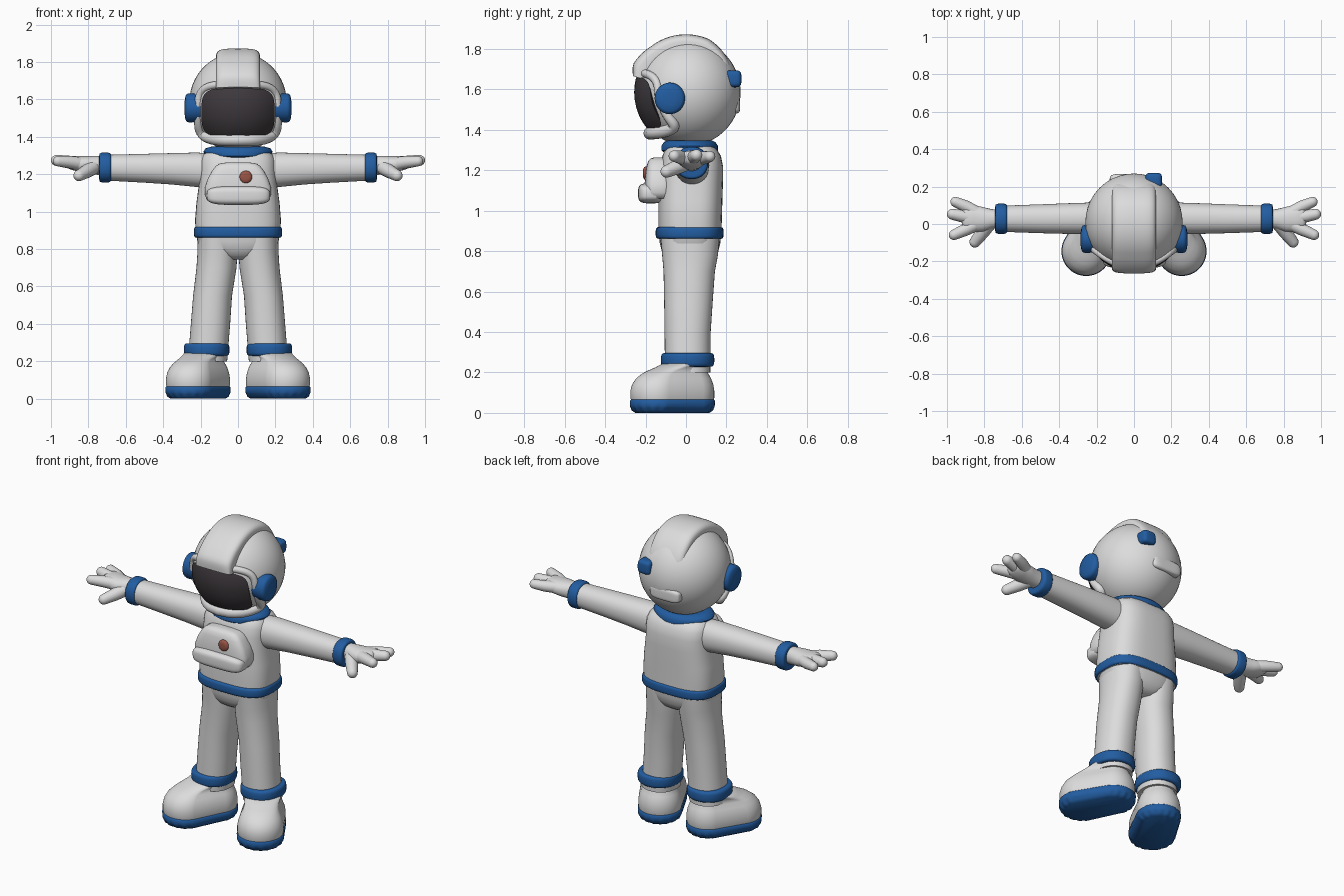
import bpy, bmesh, math
from mathutils import Vector as V

if "Cube" in bpy.data.objects:
    bpy.data.objects.remove(bpy.data.objects["Cube"])

def material(name, rgb):
    m = bpy.data.materials.new(name)
    m.diffuse_color = (*rgb, 1)
    m.use_nodes = True
    m.node_tree.nodes["Principled BSDF"].inputs["Base Color"].default_value = m.diffuse_color
    return m

WHITE = material("suit_white", (0.72, 0.72, 0.72))
BLUE = material("trim_blue", (0.016, 0.11, 0.36))
DARK = material("visor_dark", (0.05, 0.042, 0.048))
RED = material("button_red", (0.32, 0.09, 0.06))

def spow(v, p):
    return math.copysign(abs(v) ** p, v)

def ring(c, a, b, n=2, axis='z', count=40):
    """Superellipse ring around c; a and b are half sizes across the axis."""
    pts = []
    for i in range(count):
        t = 2 * math.pi * i / count
        u, w = a * spow(math.cos(t), 2 / n), b * spow(math.sin(t), 2 / n)
        d = {'z': V((u, w, 0)), 'x': V((0, u, w)), 'y': V((u, 0, w))}[axis]
        pts.append(V(c) + d)
    return pts

def loft(name, rings, mat, closed=False, side=1, caps=True, angle=50):
    bm = bmesh.new()
    rows = [[bm.verts.new((p.x * side, p.y, p.z)) for p in r] for r in rings]
    k = len(rows[0])
    for i in range(len(rows) if closed else len(rows) - 1):
        a, b = rows[i], rows[(i + 1) % len(rows)]
        for j in range(k):
            bm.faces.new((a[j], a[(j + 1) % k], b[(j + 1) % k], b[j]))
    if caps and not closed:
        bm.faces.new(rows[0])
        bm.faces.new(rows[-1])
    bmesh.ops.recalc_face_normals(bm, faces=bm.faces)
    me = bpy.data.meshes.new(name)
    bm.to_mesh(me)
    bm.free()
    ob = bpy.data.objects.new(name, me)
    bpy.context.collection.objects.link(ob)
    me.materials.append(mat)
    bpy.context.view_layer.objects.active = ob
    ob.select_set(True)
    bpy.ops.object.shade_smooth_by_angle(angle=math.radians(angle))
    ob.select_set(False)
    return ob

def blob(name, c, r, mat, n=2, m=2, side=1, axis='z', steps=24):
    """Superellipsoid: n rounds the cross-section, m the profile along the axis."""
    k = {'x': 0, 'y': 1, 'z': 2}[axis]
    o = [i for i in range(3) if i != k]
    rings = []
    for i in range(steps + 1):
        t = math.pi * (i / steps - 0.5) * 0.995
        s, h = abs(math.cos(t)) ** (2 / m), spow(math.sin(t), 2 / m)
        p = V(c)
        p[k] += r[k] * h
        rings.append(ring(p, r[o[0]] * s, r[o[1]] * s, n, axis))
    return loft(name, rings, mat, side=side, angle=80)

def band(name, c, a, b, h, t, mat, n=2, axis='z', side=1):
    """Rounded strap around a limb, h half height, t bulge thickness."""
    k = {'x': 0, 'z': 2}[axis]
    rings = []
    for i in range(13):
        u = math.pi * (i / 12 - 0.5)
        p = V(c)
        p[k] += h * spow(math.sin(u), 0.6)
        e = t * (abs(math.cos(u)) ** 0.6 - 1)
        rings.append(ring(p, a + e, b + e, n, axis))
    return loft(name, rings, mat, side=side)

def tube(name, path, mat, side=1):
    """Round-ended limb through (point, radius) stations, with a closed tip."""
    rings = []
    for i, (p, r) in enumerate(path):
        d = (V(path[min(i + 1, len(path) - 1)][0]) - V(path[max(i - 1, 0)][0])).normalized()
        q = d.to_track_quat('Z', 'Y')
        last = i == len(path) - 1
        for a in ([0, 20, 40, 60, 75, 86] if last else [0]):
            s, h = r * math.cos(math.radians(a)), r * math.sin(math.radians(a))
            rings.append([V(p) + d * h + q @ v for v in ring((0, 0, 0), s, s, 2, 'z', 20)])
    return loft(name, rings, mat, side=side)

# Helmet shell
HC, HR = V((0, 0.01, 1.585)), V((0.26, 0.26, 0.265))
blob("helmet", HC, HR, WHITE, steps=40)

def face_y(x, z, grow=0.0):
    q = 1 - (x / (HR.x + grow)) ** 2 - ((z - HC.z) / (HR.z + grow)) ** 2
    return HC.y - (HR.y + grow * 0.6) * math.sqrt(max(q, 0.02))

# Visor pane following the helmet curve, and the raised rim around it
def visor_loop(f, extra=0.0, grow=0.01):
    return [V((p.x, face_y(p.x, p.z, grow), p.z))
            for p in ring((0, 0, 1.53), 0.195 * f + extra, 0.133 * f + extra, 4, 'y', 72)]
loft("visor", [visor_loop(i / 12) for i in range(1, 13)], DARK, caps=True, angle=80)

loop = visor_loop(1, 0.018, 0.0)
rim = []
for i, p in enumerate(loop):
    d = (loop[(i + 1) % 72] - loop[i - 1]).normalized()
    q = d.to_track_quat('Z', 'Y')
    low = max(0, (1.50 - p.z) / 0.13)
    c = p + V((0, 0.004 - 0.032 * low, 0.004 * low))
    r = 0.02 + 0.012 * low
    rim.append([c + q @ v for v in ring((0, 0, 0), r, r, 2, 'z', 14)])
loft("visor_rim", rim, WHITE, closed=True, angle=80)

# Crest arching over the helmet from brow to back
crest = []
for i in range(37):
    f = i / 36
    t = math.radians(16 + 146 * f)
    d = V((0, -math.cos(t), math.sin(t)))
    end = min(1, 0.55 + 6 * f, 0.7 + 4 * (1 - f))
    R = 0.222 + 0.018 * max(0, 1 - f * 4) - 0.035 * max(0, f * 3 - 2)
    crest.append([V((0, 0, 1.59)) + d * (R + p.y) + V((p.x, 0, 0))
                  for p in ring((0, 0, 0), 0.118, 0.06 * end, 4)])
loft("helmet_crest", crest, WHITE, angle=60)

# Earpieces, rear lamp and rear helmet panel
for s in (1, -1):
    loft("earpiece", [ring((x, -0.08, 1.555), r, r * 1.04, 2, 'x') for x, r in
         ((0.2, 0.072), (0.262, 0.075), (0.274, 0.071), (0.281, 0.06), (0.286, 0.03))],
         BLUE, side=s)
blob("rear_lamp", (0.105, 0.232, 1.652), (0.045, 0.042, 0.042), BLUE, 4, 4)
blob("rear_panel", (-0.03, 0.235, 1.52), (0.1, 0.033, 0.04), WHITE, 4, 4)

# Torso with sloping shoulders, hips and collar
loft("torso", [ring((0, y, z), a, b, 3) for z, y, a, b in (
    (0.86, 0.02, 0.222, 0.155), (0.95, 0.02, 0.23, 0.157), (1.05, 0.022, 0.222, 0.158),
    (1.15, 0.025, 0.208, 0.158), (1.22, 0.028, 0.205, 0.155), (1.27, 0.028, 0.202, 0.145),
    (1.30, 0.025, 0.19, 0.13), (1.325, 0.02, 0.16, 0.11))], WHITE)
loft("hips", [ring((0, 0.02, z), a, b, 2.6) for z, a, b in (
    (0.745, 0.06, 0.09), (0.765, 0.13, 0.12), (0.80, 0.195, 0.14),
    (0.84, 0.217, 0.15), (0.90, 0.225, 0.155))], WHITE)
band("belt", (0, 0.018, 0.89), 0.236, 0.168, 0.029, 0.02, BLUE, 3)
loft("collar", [ring((0, 0.018, z), a, b) for z, a, b in (
    (1.285, 0.15, 0.122), (1.298, 0.175, 0.14), (1.32, 0.185, 0.14), (1.338, 0.175, 0.128),
    (1.348, 0.14, 0.11))], BLUE)

# Chest pack: tapered upper housing, lower pouch and button
loft("chest_pack", [ring((0, -0.135, z), a, b, 4) for z, a, b in (
    (1.06, 0.165, 0.06), (1.09, 0.178, 0.068), (1.13, 0.178, 0.07), (1.18, 0.16, 0.066),
    (1.22, 0.138, 0.06), (1.245, 0.118, 0.052), (1.258, 0.095, 0.04), (1.264, 0.05, 0.02))],
    WHITE, angle=70)
blob("chest_pouch", (0.002, -0.175, 1.086), (0.17, 0.062, 0.05), WHITE, 4, 3.5)
blob("chest_button", (0.042, -0.193, 1.185), (0.034, 0.02, 0.034), RED, 2, 3, axis='y')

# Boot outline: hull of a heel circle and an outward-turned toe circle
HEEL, TOE = V((0.165, 0.018, 0)), V((0.255, -0.145, 0))
def boot_ring(z, inset, pull, lug=0.0):
    axis, pts = (TOE - HEEL).normalized(), []
    for i in range(64):
        t = 2 * math.pi * i / 64
        d = V((math.cos(t), math.sin(t), 0))
        front = d.dot(axis) > 0
        c = HEEL.lerp(TOE, 1 - pull) if front else HEEL
        r = (0.13 if front else 0.122) - inset - (lug if i % 4 < 2 else 0)
        pts.append(c + d * r + V((0, 0, z)))
    return pts

for s in (1, -1):
    # Legs
    loft("leg", [ring((x, y, z), a, b, 2.2) for z, x, y, a, b in (
        (0.20, 0.163, 0.008, 0.105, 0.112), (0.40, 0.147, 0.008, 0.105, 0.114),
        (0.55, 0.136, 0.012, 0.104, 0.12), (0.70, 0.115, 0.016, 0.107, 0.127),
        (0.78, 0.11, 0.02, 0.107, 0.138), (0.86, 0.11, 0.02, 0.105, 0.145))], WHITE, side=s)
    band("ankle_cuff", (0.168, 0.008, 0.262), 0.122, 0.132, 0.034, 0.025, BLUE, 2.2, side=s)
    # Boots and lugged soles
    loft("boot", [boot_ring(*v) for v in (
        (0.05, 0.006, 0), (0.075, 0, 0), (0.11, 0, 0), (0.14, 0.005, 0.02), (0.17, 0.016, 0.07),
        (0.195, 0.03, 0.18), (0.212, 0.034, 0.36), (0.225, 0.03, 0.58), (0.245, 0.022, 0.85))],
        WHITE, side=s, angle=70)
    loft("boot_sole", [boot_ring(*v) for v in (
        (0.008, 0.016, 0, 0.006), (0.0, 0.024, 0, 0.004), (0.012, 0.006, 0, 0.006),
        (0.026, 0, 0, 0.004), (0.032, -0.002, 0), (0.06, -0.003, 0),
        (0.067, 0.004, 0))][1:], BLUE, side=s)
    # Arms and wrist cuffs
    loft("arm", [ring((x, y, z), a, b, 2.2, 'x') for x, y, z, a, b in (
        (0.12, 0.03, 1.22, 0.085, 0.09), (0.22, 0.03, 1.224, 0.085, 0.092),
        (0.35, 0.029, 1.229, 0.082, 0.084), (0.50, 0.028, 1.232, 0.077, 0.077),
        (0.70, 0.028, 1.235, 0.07, 0.069))], WHITE, side=s)
    band("wrist_cuff", (0.71, 0.028, 1.236), 0.081, 0.08, 0.032, 0.018, BLUE, 2.2, 'x', s)
    # Gloves: palm, three fingers and a drooping thumb
    loft("palm", [ring((x, y, z), a, b, 2.2, 'x') for x, y, z, a, b in (
        (0.72, 0.027, 1.245, 0.05, 0.05), (0.76, 0.027, 1.248, 0.052, 0.05),
        (0.81, 0.025, 1.25, 0.066, 0.047), (0.86, 0.03, 1.256, 0.072, 0.041),
        (0.90, 0.032, 1.262, 0.066, 0.035), (0.92, 0.032, 1.266, 0.045, 0.022))],
        WHITE, side=s, angle=70)
    for path in (
        (((0.83, 0.055, 1.255), 0.034), ((0.90, 0.095, 1.262), 0.032), ((0.955, 0.118, 1.268), 0.027)),
        (((0.85, 0.03, 1.257), 0.036), ((0.92, 0.042, 1.268), 0.033), ((0.971, 0.052, 1.274), 0.029)),
        (((0.84, 0.0, 1.255), 0.036), ((0.90, -0.03, 1.265), 0.033), ((0.962, -0.058, 1.27), 0.028))):
        tube("finger", path, WHITE, s)
    tube("thumb", (((0.77, 0.01, 1.24), 0.04), ((0.81, -0.045, 1.215), 0.036),
                   ((0.85, -0.096, 1.193), 0.03)), WHITE, s)
